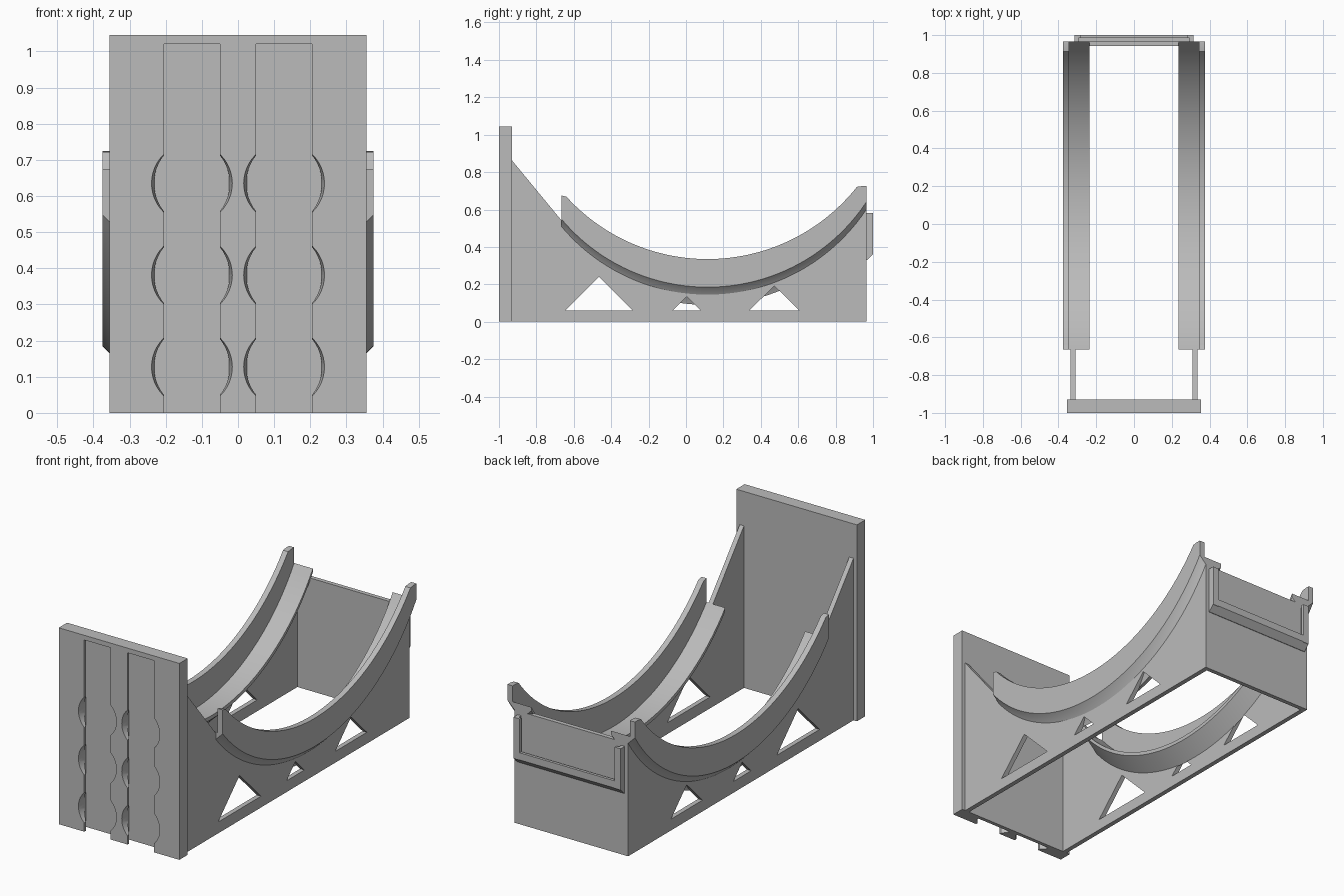
import bpy, bmesh, math
from mathutils import Vector

cube = bpy.data.objects.get("Cube")
if cube:
    bpy.data.objects.remove(cube)

grey = bpy.data.materials.new("mid_grey")
grey.use_nodes = True
grey.diffuse_color = (0.5, 0.5, 0.5, 1)
grey.node_tree.nodes["Principled BSDF"].inputs["Base Color"].default_value = (0.5, 0.5, 0.5, 1)


def loft(name, rings):
    """Solid through a list of matching closed rings."""
    bm = bmesh.new()
    loops = [[bm.verts.new(p) for p in ring] for ring in rings]
    n = len(loops[0])
    for a, b in zip(loops, loops[1:]):
        for i in range(n):
            j = (i + 1) % n
            bm.faces.new((a[i], a[j], b[j], b[i]))
    bm.faces.new(loops[0])
    bm.faces.new(loops[-1][::-1])
    bmesh.ops.recalc_face_normals(bm, faces=bm.faces)
    mesh = bpy.data.meshes.new(name)
    bm.to_mesh(mesh)
    bm.free()
    mesh.materials.append(grey)
    ob = bpy.data.objects.new(name, mesh)
    bpy.context.collection.objects.link(ob)
    return ob


def extrude_x(name, profile, x0, x1):
    return loft(name, [[(x, y, z) for y, z in profile] for x in (x0, x1)])


def box(name, x0, x1, y0, y1, z0, z1):
    return extrude_x(name, [(y0, z0), (y1, z0), (y1, z1), (y0, z1)], x0, x1)


def cut(ob, cutter):
    mod = ob.modifiers.new("cut", 'BOOLEAN')
    mod.operation = 'DIFFERENCE'
    mod.solver = 'EXACT'
    mod.object = cutter
    bpy.context.view_layer.objects.active = ob
    bpy.ops.object.modifier_apply(modifier=mod.name)
    bpy.data.objects.remove(cutter)


def smooth(ob):
    bpy.ops.object.select_all(action='DESELECT')
    ob.select_set(True)
    bpy.context.view_layer.objects.active = ob
    bpy.ops.object.shade_smooth_by_angle(angle=math.radians(30))


# Cradle curve: height above its lowest point
RADIUS, MID = 1.02, 0.115
FRONT, BACK = -0.665, 0.965


def rise(y):
    return RADIUS - math.sqrt(RADIUS ** 2 - (y - MID) ** 2)


STEPS = 64
curve = [FRONT + (BACK - FRONT) * i / STEPS for i in range(STEPS + 1)]

# Mounting plate with stepped slots and tapered entry holes
plate = box("mounting_plate", -0.355, 0.355, -1, -0.93, 0, 1.045)
half = [(0.0775, -1.02), (0.0775, -0.987), (0.1028, -0.962), (0.1028, -0.95)]
for cx in (-0.1275, 0.1275):
    profile = [(cx + x, y) for x, y in half] + [(cx - x, y) for x, y in reversed(half)]
    cut(plate, loft("slot_cutter", [[(x, y, z) for x, y in profile] for z in (-0.1, 1.02)]))
    for cz in (0.127, 0.381, 0.635):
        rings = []
        for y, r in ((-1.01, 0.1135), (-0.9502, 0.1029)):
            rings.append([(cx + r * math.cos(a * math.tau / 48), y,
                           cz + r * math.sin(a * math.tau / 48)) for a in range(48)])
        cut(plate, loft("entry_cutter", rings))
smooth(plate)

# Side walls with triangular windows, and curved lipped rails
wall_profile = [(BACK, 0), (-0.935, 0), (-0.935, 0.868)]
wall_profile += [(y, 0.178 + rise(y)) for y in curve]
triangles = [(-0.465, 0.18, 0.24), (0.005, 0.075, 0.135), (0.472, 0.133, 0.192)]
rail_section = [(0.375, 0.335), (0.345, 0.335), (0.345, 0.185), (0.235, 0.185),
                (0.235, 0.165), (0.312, 0.09), (0.334, 0.144), (0.375, 0.185)]
for side, s in (("left", 1), ("right", -1)):
    wall = extrude_x(side + "_wall", wall_profile, s * 0.31, s * 0.335)
    for cy, w, top in triangles:
        tri = [(cy - w, 0.06), (cy + w, 0.06), (cy, top)]
        cut(wall, extrude_x("window_cutter", tri, s * 0.25, s * 0.4))
    rings = []
    for y in curve:
        cap = 0.675 if y < MID else 0.725
        rings.append([(s * x, y, min(z + rise(y), cap)) for x, z in rail_section])
    smooth(loft(side + "_rail", rings))

# End wall
box("end_wall", -0.335, 0.335, 0.942, BACK, 0, 0.6)

# Label holder: rails stand off the wall, a lip overhangs the slot
shelf = [(0.96, 0.33), (0.968, 0.33), (1, 0.362), (1, 0.40), (0.985, 0.40),
         (0.985, 0.372), (0.96, 0.372)]
extrude_x("label_shelf", shelf, -0.315, 0.315)
for side, s in (("left", 1), ("right", -1)):
    outline = [(0.295, 0.96), (0.315, 0.96), (0.315, 1), (0.28, 1), (0.28, 0.985), (0.295, 0.985)]
    loft(side + "_label_guide", [[(s * x, y, z) for x, y in outline] for z in (0.36, 0.58)])
